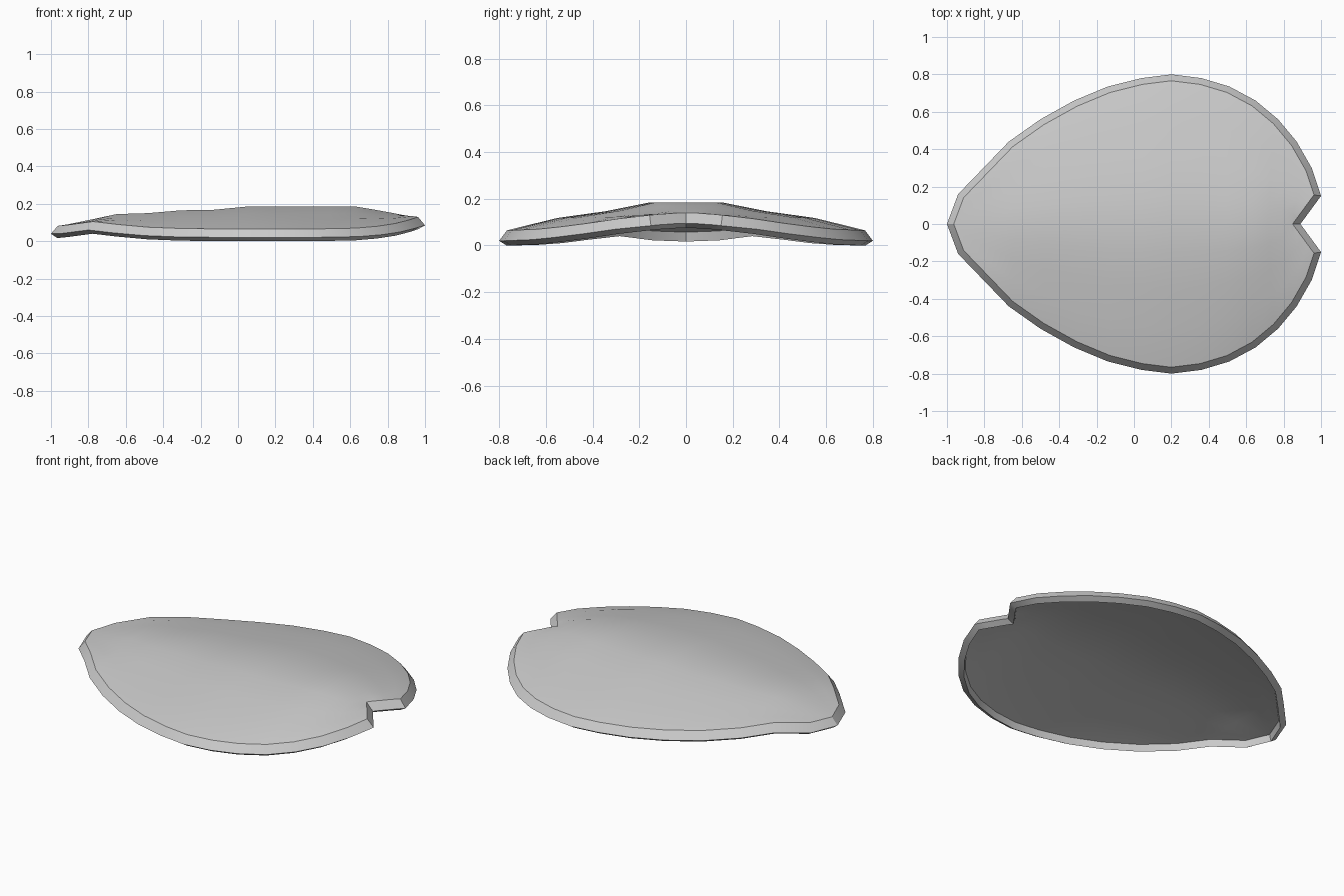
import bpy, bmesh
from mathutils import Vector

if "Cube" in bpy.data.objects:
    bpy.data.objects.remove(bpy.data.objects["Cube"])

# Stations along the petal: x, half width, ridge height, rim height, pull of the ridge towards the tip
STATIONS = [
    (-.94, .16, .09, .087, 0), (-.80, .305, .118, .105, 0), (-.67, .44, .145, .09, 0),
    (-.50, .56, .15, .075, 0), (-.32, .66, .165, .068, 0), (-.14, .735, .168, .066, 0),
    (.04, .78, .185, .065, 0), (.20, .80, .185, .065, 0), (.36, .78, .185, .065, 0),
    (.51, .735, .185, .067, 0), (.65, .66, .185, .07, 0), (.77, .56, .17, .08, .03),
    (.87, .44, .157, .095, .06), (.95, .30, .147, .115, .09), (1.0, .15, .14, .13, .105)]
# Cross-section: fraction of half width, fraction of arch height
ARCH = [(1, 0), (.72, .44), (.45, .68), (.2, 1), (0, 1)]
PROFILE = [(-t, f) for t, f in ARCH] + [(t, f) for t, f in ARCH[-2::-1]]
LIP_DROP, EDGE_DROP, SHELL = .065, .045, .025

# Outer outline, counter-clockwise from the tip
outline = [Vector((-1, 0))]
outline += [Vector((s[0], -s[1])) for s in STATIONS]
outline += [Vector((.89, 0))]
outline += [Vector((s[0], s[1])) for s in reversed(STATIONS)]


def inset(i, amount):
    p, a, b = outline[i], outline[i - 1], outline[(i + 1) % len(outline)]
    d1, d2 = (p - a).normalized(), (b - p).normalized()
    n1, n2 = Vector((-d1.y, d1.x)), Vector((-d2.y, d2.x))
    return p + (n1 + n2) * amount / (1 + n1.dot(n2))


bm = bmesh.new()


def stations(amount, drop):
    """Tip point and arched cross-sections for an inset and lowered copy of the petal."""
    tip, notch = inset(0, amount), inset(16, amount)
    cols = []
    for i, (x, w, ridge, rim, pull) in enumerate(STATIONS):
        p = inset(i + 1, amount)
        back = p.x - notch.x if i == 14 else pull
        cols.append([(p.x - back * (1 - abs(t)), -p.y * t, rim + (ridge - rim) * f - drop)
                     for t, f in PROFILE])
    return (tip.x, 0, .082 - drop if amount else .04), cols


def boundary(tip, cols):
    return [tip] + [c[0] for c in cols] + cols[-1][1:-1] + [c[-1] for c in reversed(cols)]


def sheet(amount, drop):
    """Arched surface; returns its boundary loop."""
    tip, cols = stations(amount, drop)
    tip = bm.verts.new(tip)
    cols = [[bm.verts.new(p) for p in c] for c in cols]
    for a, b in zip(cols[0], cols[0][1:]):
        bm.faces.new((tip, a, b))
    for c, d in zip(cols, cols[1:]):
        for k in range(len(c) - 1):
            bm.faces.new((c[k], d[k], d[k + 1], c[k + 1]))
    return boundary(tip, cols)


def loop(amount, drop):
    return [bm.verts.new(p) for p in boundary(*stations(amount, drop))]


# Top skin, widest edge, bottom lip and the recessed underside
loops = [sheet(.034, 0), loop(0, EDGE_DROP), loop(.032, LIP_DROP), sheet(.040, SHELL)]
for a, b in zip(loops, loops[1:]):
    for i in range(len(a)):
        j = (i + 1) % len(a)
        bm.faces.new((a[i], b[i], b[j], a[j]))
bmesh.ops.recalc_face_normals(bm, faces=bm.faces)

mesh = bpy.data.meshes.new("petal")
bm.to_mesh(mesh)
bm.free()
petal = bpy.data.objects.new("petal", mesh)
bpy.context.collection.objects.link(petal)
bpy.context.view_layer.objects.active = petal
petal.select_set(True)
bpy.ops.object.shade_smooth_by_angle()
